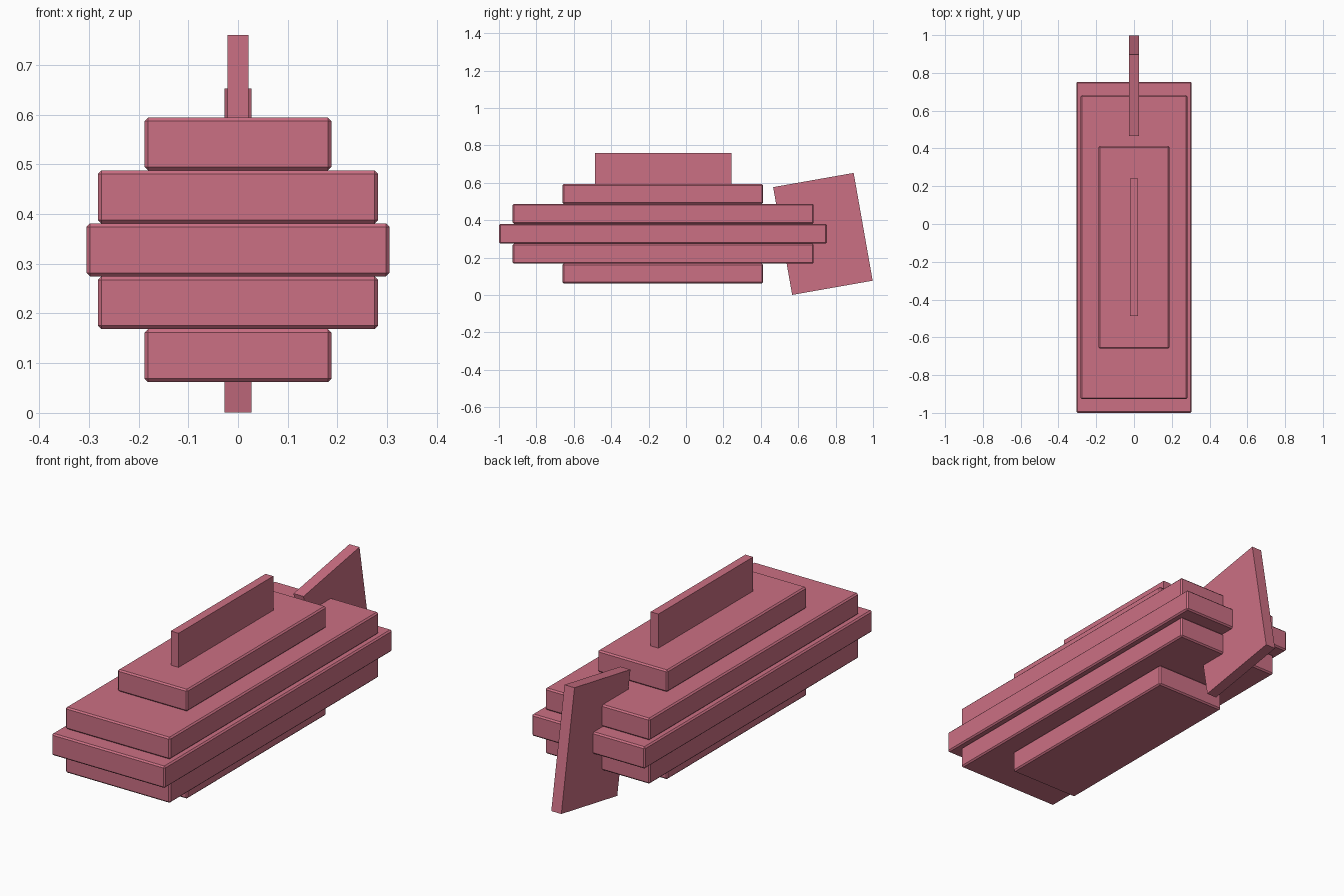
import bpy
import math

cube = bpy.data.objects.get("Cube")
if cube:
    bpy.data.objects.remove(cube, do_unlink=True)

ROSE = (0.60, 0.16, 0.23, 1.0)
rose = bpy.data.materials.new("rose")
rose.use_nodes = True
rose.diffuse_color = ROSE
rose.node_tree.nodes["Principled BSDF"].inputs["Base Color"].default_value = ROSE


def box(name, size, centre, tilt=0.0, chamfer=0.0):
    bpy.ops.mesh.primitive_cube_add(size=1, location=centre)
    ob = bpy.context.object
    ob.name = name
    ob.scale = size
    bpy.ops.object.transform_apply(location=False, rotation=False, scale=True)
    ob.rotation_euler.x = math.radians(tilt)
    ob.data.materials.append(rose)
    if chamfer:
        bevel = ob.modifiers.new("chamfer", 'BEVEL')
        bevel.width = chamfer
        bevel.segments = 1
    return ob


# Body: five stacked slabs, widest in the middle (half width, front y, back y)
BASE, THICK = 0.062, 0.1064
middle = (0.305, -1.0, 0.753)
inner = (0.282, -0.927, 0.683)
outer = (0.188, -0.66, 0.413)
slabs = {
    "bottom_slab": outer,
    "lower_slab": inner,
    "middle_slab": middle,
    "upper_slab": inner,
    "top_slab": outer,
}
for i, (name, (half, front, back)) in enumerate(slabs.items()):
    box(name, (2 * half, back - front, THICK),
        (0, (front + back) / 2, BASE + THICK * (i + 0.5)), chamfer=0.007)

# Upright fin on the top slab
box("top_fin", (0.042, 0.729, 0.2), (0, -0.1225, 0.66))

# Tilted tail plate at the back
box("tail_fin", (0.054, 0.437, 0.585), (0, 0.732, 0.327), tilt=10)
